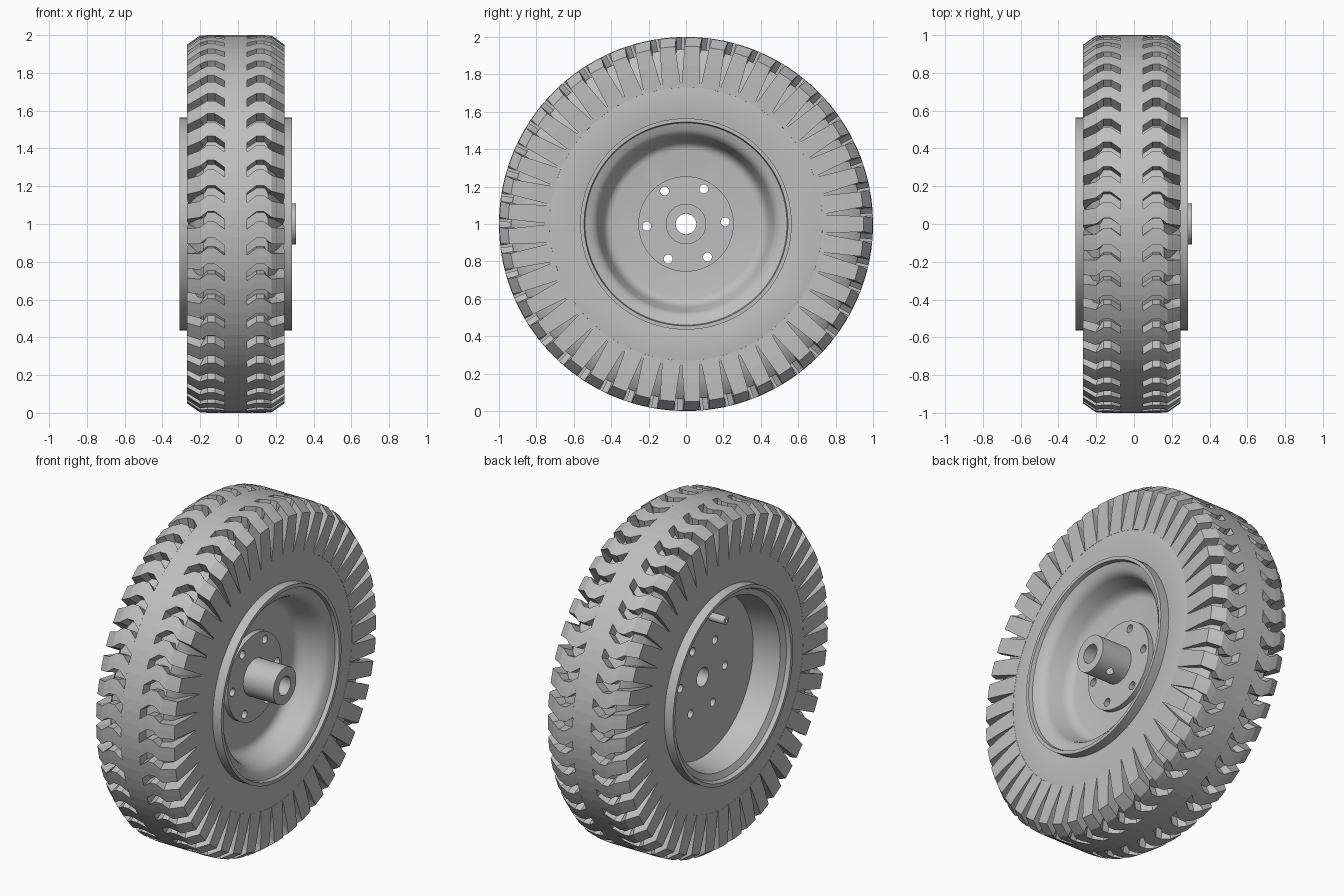
import bpy, bmesh, math
from mathutils import Vector

cube = bpy.data.objects.get("Cube")
if cube:
    bpy.data.objects.remove(cube)

MID = -0.012      # centre plane of the tyre
LUGS = 45
PITCH = 2 * math.pi / LUGS

grey = bpy.data.materials.new("plain grey")
grey.use_nodes = True
COLOUR = (0.52, 0.52, 0.52, 1)
grey.diffuse_color = COLOUR
grey.node_tree.nodes["Principled BSDF"].inputs["Base Color"].default_value = COLOUR


def polar(x, r, a):
    """Point on the wheel: a = 0 faces the front and grows upward."""
    return Vector((x, -r * math.cos(a), 1 + r * math.sin(a)))


def finish(name, bm, smooth=None):
    bmesh.ops.recalc_face_normals(bm, faces=bm.faces)
    mesh = bpy.data.meshes.new(name)
    bm.to_mesh(mesh)
    bm.free()
    mesh.materials.append(grey)
    obj = bpy.data.objects.new(name, mesh)
    bpy.context.collection.objects.link(obj)
    bpy.ops.object.select_all(action='DESELECT')
    obj.select_set(True)
    bpy.context.view_layer.objects.active = obj
    if smooth:
        bpy.ops.object.shade_smooth_by_angle(angle=math.radians(smooth))
    return obj


def lathe(bm, profile, steps=96, y=0.0, z=0.0):
    """Spin a closed (x, r) profile round an axis along x."""
    rings = [[bm.verts.new(polar(x, r, 2 * math.pi * k / steps) + Vector((0, y, z)))
              for x, r in profile] for k in range(steps)]
    n = len(profile)
    for k in range(steps):
        a, b = rings[k], rings[(k + 1) % steps]
        for i in range(n):
            j = (i + 1) % n
            bm.faces.new((a[i], a[j], b[j], b[i]))


def rod(bm, start, end, radius, steps=20):
    """Solid cylinder between two points."""
    start, end = Vector(start), Vector(end)
    turn = (end - start).to_track_quat('Z', 'Y').to_matrix().to_4x4()
    turn.translation = (start + end) / 2
    bmesh.ops.create_cone(bm, cap_ends=True, segments=steps, radius1=radius,
                          radius2=radius, depth=(end - start).length, matrix=turn)


def cut(obj, cutter):
    mod = obj.modifiers.new("holes", 'BOOLEAN')
    mod.operation = 'DIFFERENCE'
    mod.solver = 'EXACT'
    mod.object = cutter
    bpy.context.view_layer.objects.active = obj
    bpy.ops.object.modifier_apply(modifier=mod.name)


# Tyre carcass: smooth sidewalls and groove floor
half = [(0.24, 0.555), (0.248, 0.62), (0.25, 0.73), (0.225, 0.83),
        (0.205, 0.89), (0.17, 0.935)]
bm = bmesh.new()
lathe(bm, [(MID + u, r) for u, r in half] + [(MID - u, r) for u, r in reversed(half)],
      steps=LUGS * 2)
finish("tyre_carcass", bm, 35)

# Tread blocks: centre band with chevron lugs running down both sidewalls
# station: offset, radius, inner offset, inner radius, chevron shift, half width
side = [(0.06, 1.0, 0.06, 0.92, 0.0, 0.5),
        (0.06, 1.0, 0.06, 0.92, 0.0, 0.31),
        (0.11, 1.0, 0.11, 0.92, 0.28, 0.31),
        (0.15, 1.0, 0.15, 0.92, 0.28, 0.31),
        (0.19, 0.997, 0.165, 0.92, 0.06, 0.31),
        (0.257, 0.95, 0.195, 0.88, 0.0, 0.31),
        (0.257, 0.85, 0.21, 0.82, 0.0, 0.38),
        (0.251, 0.73, 0.24, 0.73, 0.0, 0.49)]
stations = [(-s[0], s[1], -s[2]) + s[3:] for s in reversed(side)] + side
bm = bmesh.new()
for k in range(LUGS):
    rows = []
    for u, r, ui, ri, shift, hw in stations:
        mid = (k + 0.5 + shift) * PITCH
        row = [bm.verts.new(polar(MID + u, r, mid + t * hw * PITCH)) for t in (-1, 0, 1)]
        row += [bm.verts.new(polar(MID + ui, ri, mid + t * hw * PITCH)) for t in (1, -1)]
        rows.append(row)
    for a, b in zip(rows, rows[1:]):
        for i in range(5):
            j = (i + 1) % 5
            bm.faces.new((a[i], a[j], b[j], b[i]))
    bm.faces.new(rows[0])
    bm.faces.new(rows[-1])
finish("tread_lugs", bm)

# Rim: dished front, straight barrel at the back, raised lips
front = [(0.08, 0.055), (0.08, 0.395), (0.085, 0.415), (0.1, 0.433), (0.13, 0.447),
         (0.21, 0.47), (0.235, 0.483), (0.25, 0.505), (0.262, 0.54),
         (0.285, 0.545), (0.285, 0.565)]
back = [(-0.31, 0.565), (-0.31, 0.545), (-0.287, 0.535), (-0.27, 0.5),
        (-0.11, 0.475), (-0.11, 0.055)]
bm = bmesh.new()
lathe(bm, front + back)
rim = finish("rim", bm, 35)

# Hub: bolt flange with a bored sleeve
bm = bmesh.new()
lathe(bm, [(0.075, 0.055), (0.075, 0.255), (0.11, 0.255), (0.11, 0.108),
           (0.308, 0.108), (0.308, 0.055)], steps=64)
hub = finish("hub", bm, 35)

# Bolt holes through rim and hub, and a set-screw hole in the sleeve
bm = bmesh.new()
for k in range(6):
    a = math.radians(3 + 60 * k)
    y, z = 0.21 * math.cos(a), 1 + 0.21 * math.sin(a)
    rod(bm, (-0.2, y, z), (0.2, y, z), 0.024)
rod(bm, (0.21, 0, 1), (0.21, 0.08, 0.84), 0.022)
cutter = finish("hole_cutter", bm)
cutter.hide_render = True
for part in (rim, hub):
    cut(part, cutter)
bpy.data.objects.remove(cutter)

# Valve stem on the back of the dish
bm = bmesh.new()
lathe(bm, [(-0.1, 0.004), (-0.1, 0.024), (-0.21, 0.024), (-0.21, 0.01),
           (-0.18, 0.01), (-0.18, 0.004)], steps=20, y=-0.08, z=0.33)
finish("valve_stem", bm, 35)
